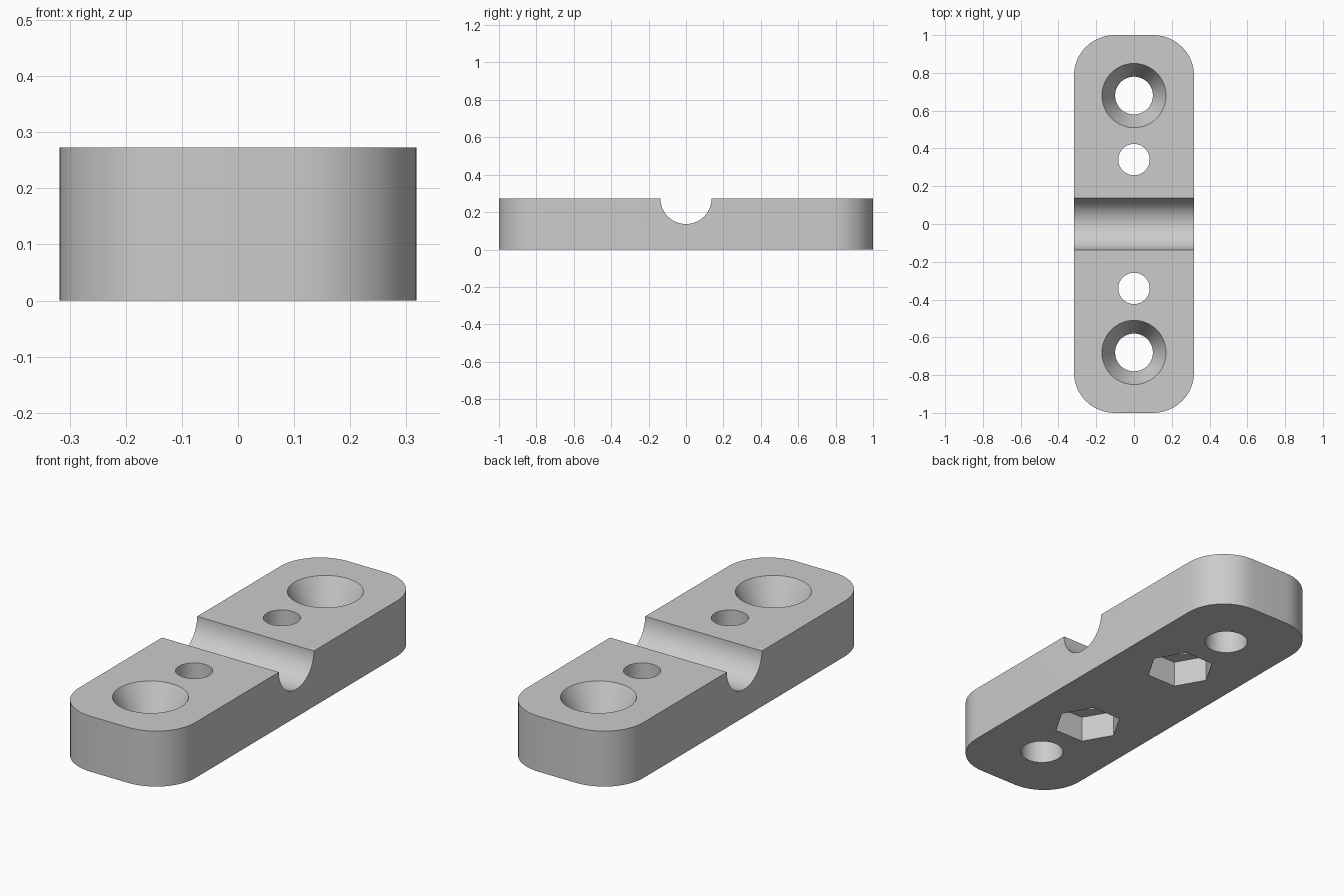
import bpy, bmesh, math

cube = bpy.data.objects.get("Cube")
if cube:
    bpy.data.objects.remove(cube, do_unlink=True)

HALF_W, HALF_L, HEIGHT, CORNER = 0.318, 1.0, 0.273, 0.215
MID = HEIGHT / 2

grey = bpy.data.materials.new("plain_grey")
grey.use_nodes = True
colour = (0.6, 0.6, 0.6, 1)
grey.diffuse_color = colour
grey.node_tree.nodes["Principled BSDF"].inputs["Base Color"].default_value = colour


def make_object(name, bm):
    bmesh.ops.recalc_face_normals(bm, faces=bm.faces)
    mesh = bpy.data.meshes.new(name)
    bm.to_mesh(mesh)
    bm.free()
    mesh.materials.append(grey)
    obj = bpy.data.objects.new(name, mesh)
    bpy.context.collection.objects.link(obj)
    return obj


def turned_cutter(name, y, profile, sides=48):
    """Closed solid from (radius, z) rings about a vertical axis."""
    bm = bmesh.new()
    rings = []
    for r, z in profile:
        angles = [math.tau * i / sides for i in range(sides)]
        rings.append([bm.verts.new((r * math.cos(a), y + r * math.sin(a), z)) for a in angles])
    for low, high in zip(rings, rings[1:]):
        for i in range(sides):
            j = (i + 1) % sides
            bm.faces.new((low[i], low[j], high[j], high[i]))
    bm.faces.new(rings[0])
    bm.faces.new(rings[-1])
    return make_object(name, bm)


# Rounded bar
bm = bmesh.new()
outline = []
steps = 12
for quarter, (sx, sy) in enumerate([(1, 1), (-1, 1), (-1, -1), (1, -1)]):
    for i in range(steps + 1):
        a = (quarter + i / steps) * math.pi / 2
        outline.append(bm.verts.new((sx * (HALF_W - CORNER) + CORNER * math.cos(a),
                                     sy * (HALF_L - CORNER) + CORNER * math.sin(a), 0)))
base = bm.faces.new(outline)
top = bmesh.ops.extrude_face_region(bm, geom=[base])["geom"]
bmesh.ops.translate(bm, vec=(0, 0, HEIGHT), verts=[g for g in top if isinstance(g, bmesh.types.BMVert)])
clamp_bar = make_object("clamp_bar", bm)

# Half-round channel across the middle
bm = bmesh.new()
bmesh.ops.create_cone(bm, cap_ends=True, segments=64, radius1=MID, radius2=MID, depth=1)
channel = make_object("channel_cutter", bm)
channel.rotation_euler.y = math.pi / 2
channel.location.z = HEIGHT
cutters = [channel]

# Countersunk screw holes, bolt holes and hexagonal nut pockets at both ends
flare = 0.07 / MID * 0.05
for side in (-1, 1):
    cutters.append(turned_cutter("screw_cutter", side * 0.68, [
        (0.1, -0.05), (0.1, MID), (0.17 + flare, HEIGHT + 0.05)]))
    cutters.append(turned_cutter("bolt_cutter", side * 0.341, [
        (0.083, -0.05), (0.083, HEIGHT + 0.05)]))
    cutters.append(turned_cutter("nut_cutter", side * 0.341, [
        (0.16, -0.05), (0.16, 0.13)], sides=6))

bpy.context.view_layer.objects.active = clamp_bar
clamp_bar.select_set(True)
for cutter in cutters:
    cutter.hide_render = True
    cut = clamp_bar.modifiers.new("cut", "BOOLEAN")
    cut.operation, cut.solver, cut.object = "DIFFERENCE", "EXACT", cutter
    bpy.ops.object.modifier_apply(modifier=cut.name)
for cutter in cutters:
    bpy.data.objects.remove(cutter, do_unlink=True)

bpy.ops.object.shade_smooth_by_angle(angle=math.radians(20))
